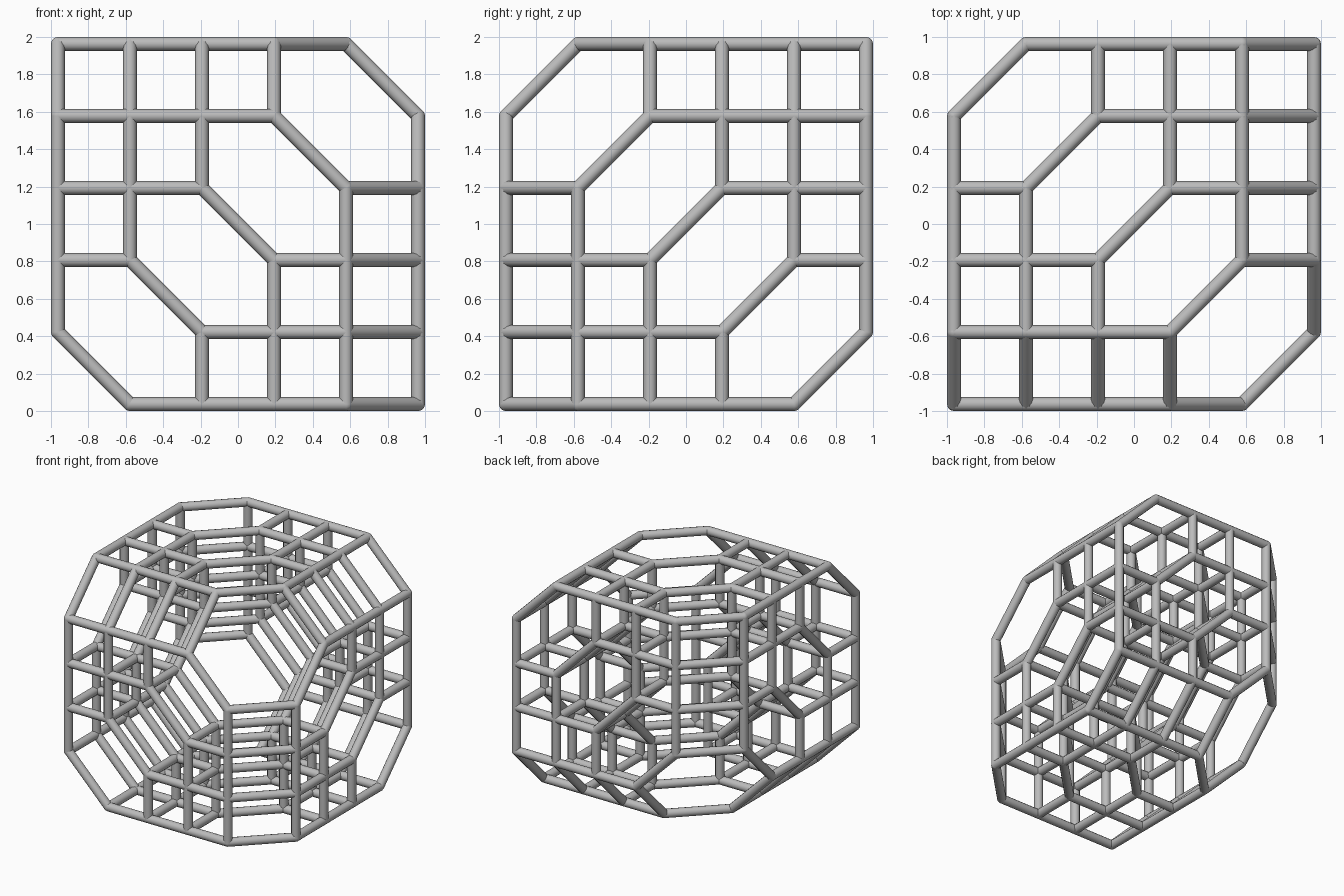
import bpy, bmesh
from itertools import permutations
from mathutils import Vector, Matrix

if "Cube" in bpy.data.objects:
    bpy.data.objects.remove(bpy.data.objects["Cube"])

R = 0.037                 # rod radius
STEP = (2 - 2 * R) / 5    # lattice spacing
SIDES = 12

grey = bpy.data.materials.new("light_grey")
grey.diffuse_color = (0.5, 0.5, 0.5, 1)
grey.use_nodes = True
grey.node_tree.nodes["Principled BSDF"].inputs["Base Color"].default_value = grey.diffuse_color


def place(n):
    """Lattice index to position (y runs front to back reversed)."""
    return Vector(((n[0] - 2.5) * STEP, (2.5 - n[1]) * STEP, 1 + (n[2] - 2.5) * STEP))


def add_rod(bm, a, b):
    a, b = place(a), place(b)
    d = b - a
    turn = d.to_track_quat('Z', 'Y').to_matrix().to_4x4()
    bmesh.ops.create_cone(bm, cap_ends=False, segments=SIDES, radius1=R, radius2=R,
                          depth=d.length, matrix=Matrix.Translation((a + b) / 2) @ turn)


def finish(bm, name):
    for f in bm.faces:
        f.smooth = True
    mesh = bpy.data.meshes.new(name)
    bm.to_mesh(mesh)
    bm.free()
    mesh.materials.append(grey)
    bpy.context.collection.objects.link(bpy.data.objects.new(name, mesh))


# Joints sit wherever the three lattice indices all differ
nodes = list(permutations(range(6), 3))
node_set = set(nodes)

# Straight rods: one index rises by one
for axis, name in enumerate(("cross_rods", "depth_rods", "upright_rods")):
    bm = bmesh.new()
    for n in nodes:
        m = list(n)
        m[axis] += 1
        if tuple(m) in node_set:
            add_rod(bm, n, m)
    finish(bm, name)

# Diagonal rods: two neighbouring indices trade places
for p, q, name in ((0, 1, "level_diagonals"), (0, 2, "front_diagonals"), (1, 2, "side_diagonals")):
    bm = bmesh.new()
    for n in nodes:
        if n[q] == n[p] + 1:
            m = list(n)
            m[p], m[q] = n[q], n[p]
            add_rod(bm, n, m)
    finish(bm, name)

# Rounded joints
bm = bmesh.new()
for n in nodes:
    bmesh.ops.create_uvsphere(bm, u_segments=SIDES, v_segments=8, radius=R,
                              matrix=Matrix.Translation(place(n)))
finish(bm, "joints")
